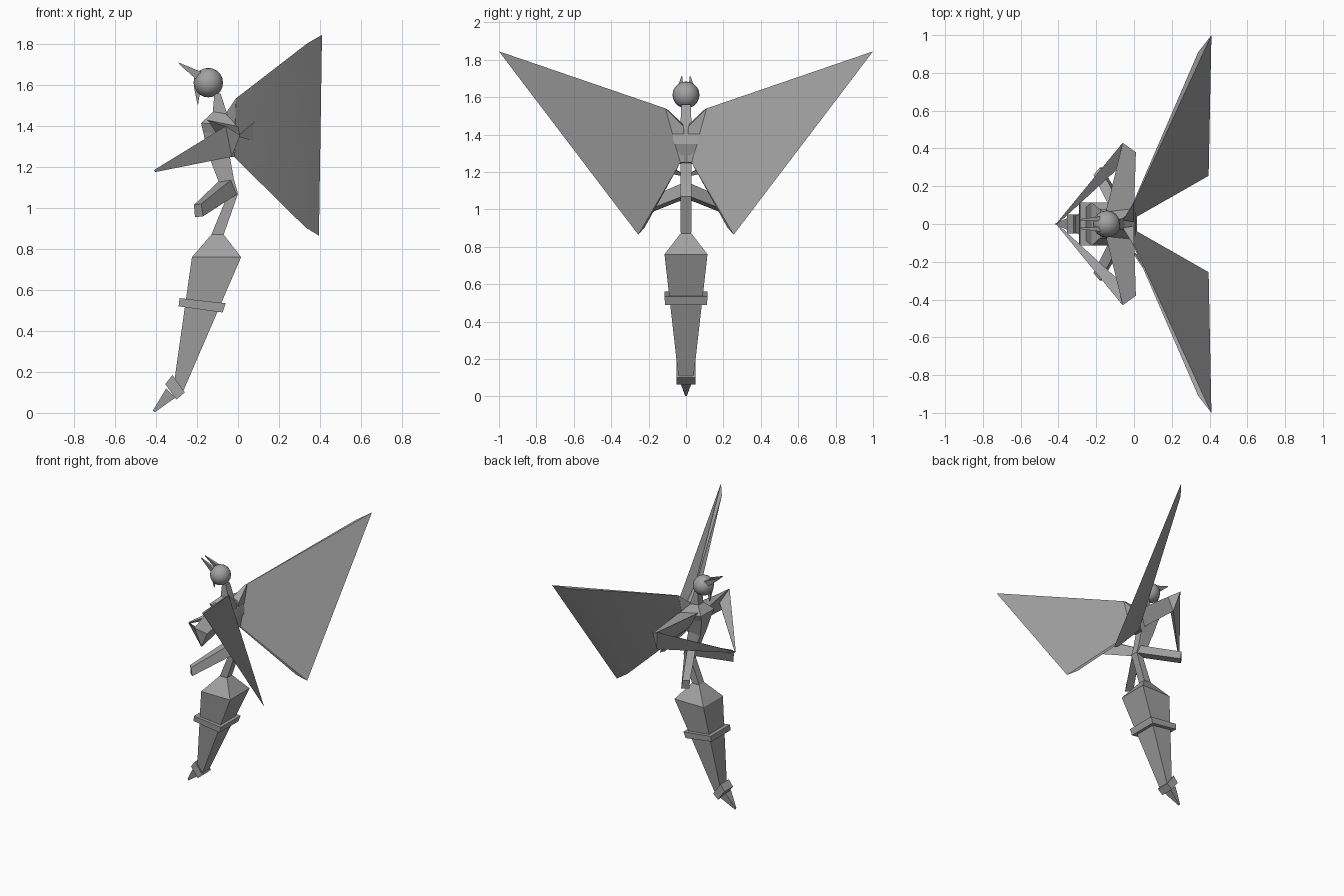
import bpy, bmesh, math
from mathutils import Vector

cube = bpy.data.objects.get("Cube")
if cube:
    bpy.data.objects.remove(cube, do_unlink=True)

GREY = (0.36, 0.36, 0.36, 1)
grey = bpy.data.materials.new("plain_grey")
grey.use_nodes = True
grey.diffuse_color = GREY
grey.node_tree.nodes["Principled BSDF"].inputs["Base Color"].default_value = GREY


def finish(name, bm, angle=None):
    bmesh.ops.recalc_face_normals(bm, faces=bm.faces)
    mesh = bpy.data.meshes.new(name)
    bm.to_mesh(mesh)
    bm.free()
    mesh.materials.append(grey)
    obj = bpy.data.objects.new(name, mesh)
    bpy.context.collection.objects.link(obj)
    if angle:
        bpy.ops.object.select_all(action="DESELECT")
        obj.select_set(True)
        bpy.context.view_layer.objects.active = obj
        bpy.ops.object.shade_smooth_by_angle(angle=math.radians(angle))
    return obj


def loft(name, rings, side=1, angle=None):
    """Skin closed rings of points; side=-1 mirrors across y."""
    bm = bmesh.new()
    loops = [[bm.verts.new((x, y * side, z)) for x, y, z in ring] for ring in rings]
    n = len(loops[0])
    for a, b in zip(loops, loops[1:]):
        for i in range(n):
            j = (i + 1) % n
            bm.faces.new((a[i], a[j], b[j], b[i]))
    bm.faces.new(loops[0])
    bm.faces.new(loops[-1])
    bmesh.ops.remove_doubles(bm, verts=bm.verts, dist=0.0005)
    return finish(name, bm, angle)


def box_ring(front, back, half):
    """Rectangle across the body from a front and a back (x, z) point."""
    (fx, fz), (bx, bz) = front, back
    return [(fx, -half, fz), (bx, -half, bz), (bx, half, bz), (fx, half, fz)]


# Abdomen, its bands and the sting
loft("abdomen", [box_ring((-.13, .87), (-.07, .87), .03),
                 box_ring((-.225, .76), (.015, .76), .115),
                 box_ring((-.31, .16), (-.27, .1), .04)])
loft("abdomen_band", [box_ring((-.285, .56), (-.06, .535), .115),
                      box_ring((-.29, .52), (-.075, .49), .112)])
loft("tail_band", [box_ring((-.32, .185), (-.26, .1), .05),
                   box_ring((-.355, .14), (-.3, .065), .05)])
loft("sting", [box_ring((-.35, .12), (-.305, .075), .032),
               box_ring((-.415, .012), (-.408, .002), .004)])

# Body from neck to the narrow stalk
loft("neck", [box_ring((-.115, 1.56), (-.085, 1.56), .025),
              box_ring((-.125, 1.45), (-.05, 1.45), .03)])
loft("chest", [box_ring((-.12, 1.47), (-.06, 1.46), .03),
               box_ring((-.18, 1.415), (0, 1.4), .08),
               box_ring((-.17, 1.37), (.01, 1.35), .06),
               box_ring((-.14, 1.24), (-.02, 1.25), .03)])
loft("waist", [box_ring((-.145, 1.26), (-.04, 1.25), .03),
               box_ring((-.095, 1.13), (-.02, 1.14), .03)])
loft("stalk", [box_ring((-.095, 1.14), (-.02, 1.14), .03),
               box_ring((-.06, 1.04), (0, 1.07), .03),
               box_ring((-.13, .87), (-.07, .87), .028)])

# Head
bm = bmesh.new()
bmesh.ops.create_uvsphere(bm, u_segments=16, v_segments=10, radius=.072)
bmesh.ops.translate(bm, verts=bm.verts, vec=(-.145, 0, 1.612))
finish("head", bm, 30)
loft("mouth_spike", [box_ring((-.215, 1.59), (-.185, 1.57), .012),
                     box_ring((-.198, 1.505), (-.195, 1.505), .002)])

# Paired parts
for side, tag in ((1, "left"), (-1, "right")):
    loft(tag + "_antenna", [
        [(-.18, .015, 1.665), (-.18, .04, 1.665), (-.2, .03, 1.625)],
        [(-.29, .02, 1.71), (-.29, .026, 1.71), (-.285, .023, 1.7)]], side)

    # Bent arm whose hand meets the other at a point in front
    elbow = [(-.06, .43, 1.4), (.01, .38, 1.355), (-.03, .39, 1.25)]
    loft(tag + "_upper_arm", [
        [(-.15, .06, 1.43), (0, .07, 1.4), (-.06, .04, 1.29)], elbow], side)
    loft(tag + "_forearm", [
        elbow, [(-.41, .004, 1.185), (-.405, 0, 1.185), (-.405, .002, 1.175)]],
        side, 30)

    # Leg reaching forward and outward
    loft(tag + "_leg", [
        [(-.095, .02, 1.13), (-.03, .02, 1.14), (0, .02, 1.07), (-.06, .02, 1.05)],
        [(-.215, .26, 1.015), (-.18, .3, 1.02), (-.17, .3, .96), (-.21, .26, .955)]], side)

    # Large twisted wing, wedge shaped towards its outer edge
    wing = loft(tag + "_wing", [
        [(-.01, .1, 1.535), (0, .11, 1.54), (0, .03, 1.25), (-.02, .03, 1.25)],
        [(.34, .91, 1.805), (.41, 1, 1.845), (.395, .255, .865), (.33, .22, .905)]],
        side, 35)
    loft(tag + "_wing_root", [
        [(-.06, .02, 1.46), (-.01, .1, 1.535), (0, .11, 1.54), (0, .01, 1.44)],
        [(-.05, .03, 1.25), (-.02, .04, 1.25), (0, .03, 1.25), (-.01, .01, 1.25)]], side)

# Loose flap lying through the right wing
loft("right_wing_flap", [
    [(.145, .37, 1.47), (.0, .15, 1.35), (.145, .25, 1.31)],
    [(.14, .375, 1.47), (-.005, .155, 1.35), (.14, .255, 1.31)]], -1)
